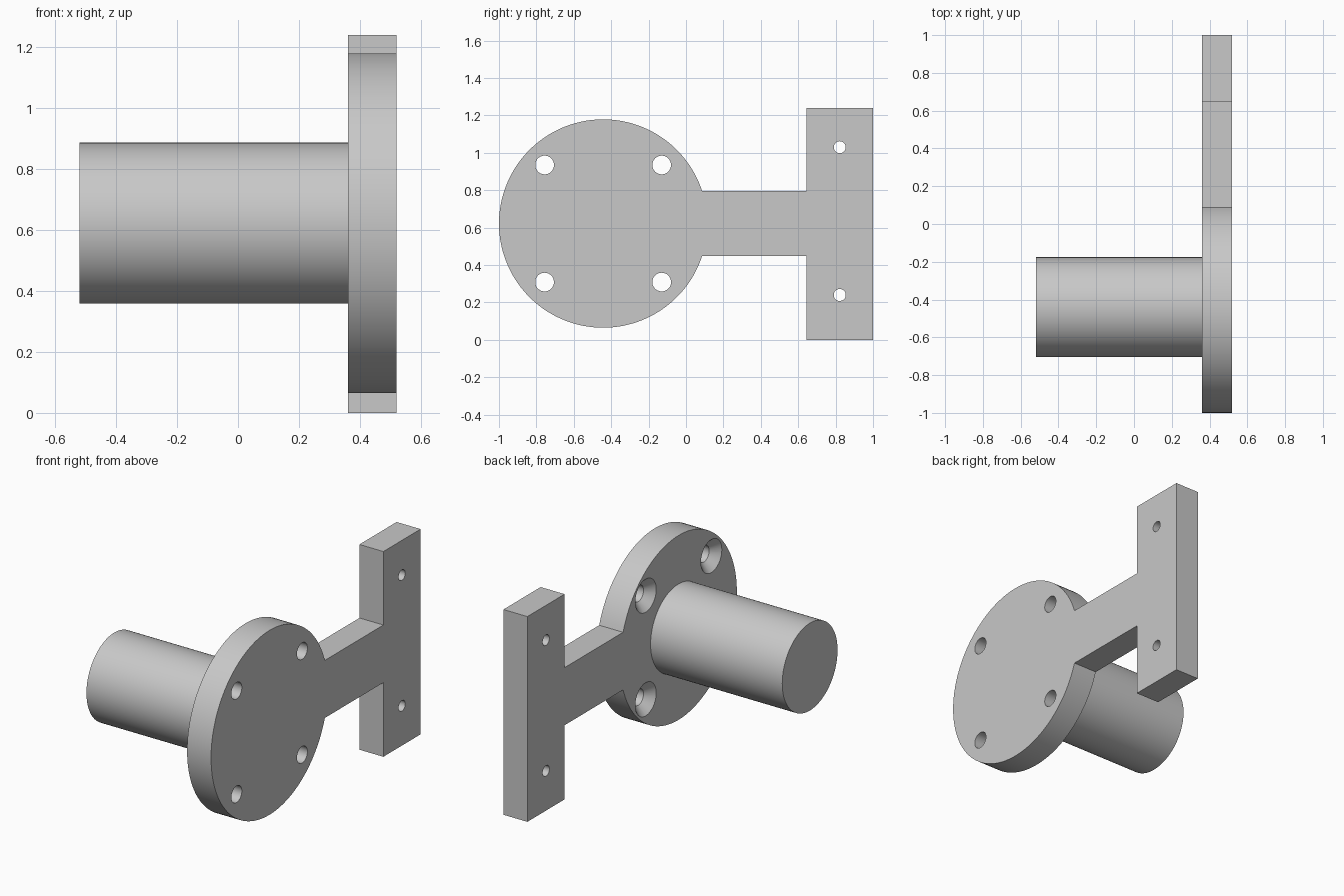
import bpy, bmesh, math
from mathutils import Vector

cube = bpy.data.objects.get("Cube")
if cube:
    bpy.data.objects.remove(cube, do_unlink=True)

# Plate faces along x, and the flange centre in the y-z plane
X0, X1 = 0.36, 0.52
CY, CZ, R = -0.443, 0.622, 0.557
ARM = 0.174          # half height of the arm
TEE_Y, TEE_Z = 0.645, 1.24

steel = bpy.data.materials.new("light_grey_metal")
steel.use_nodes = True
grey = (0.58, 0.58, 0.58, 1)
steel.diffuse_color = grey
steel.node_tree.nodes["Principled BSDF"].inputs["Base Color"].default_value = grey


def make_object(name, bm):
    bmesh.ops.recalc_face_normals(bm, faces=bm.faces)
    mesh = bpy.data.meshes.new(name)
    bm.to_mesh(mesh)
    bm.free()
    mesh.materials.append(steel)
    obj = bpy.data.objects.new(name, mesh)
    bpy.context.collection.objects.link(obj)
    return obj


def turned(name, y, z, profile, sides):
    """Solid turned about the x axis from (x, radius) pairs."""
    bm = bmesh.new()
    rings = []
    for x, r in profile:
        rings.append([bm.verts.new((x, y + r * math.cos(a), z + r * math.sin(a)))
                      for a in (math.tau * i / sides for i in range(sides))])
    for a, b in zip(rings, rings[1:]):
        for i in range(sides):
            j = (i + 1) % sides
            bm.faces.new((a[i], a[j], b[j], b[i]))
    bm.faces.new(rings[0])
    bm.faces.new(rings[-1])
    return make_object(name, bm)


def smooth(obj):
    bpy.ops.object.select_all(action='DESELECT')
    obj.select_set(True)
    bpy.context.view_layer.objects.active = obj
    bpy.ops.object.shade_smooth_by_angle(angle=math.radians(30))


# Mounting plate: round flange, arm and crossbar in one outline
start = math.asin(ARM / R)
steps = 112
outline = []
for i in range(steps + 1):
    a = start + (math.tau - 2 * start) * i / steps
    outline.append((CY + R * math.cos(a), CZ + R * math.sin(a)))
outline += [(TEE_Y, CZ - ARM), (TEE_Y, 0), (1, 0),
            (1, TEE_Z), (TEE_Y, TEE_Z), (TEE_Y, CZ + ARM)]
bm = bmesh.new()
face = bm.faces.new([bm.verts.new((X0, y, z)) for y, z in outline])
grown = bmesh.ops.extrude_face_region(bm, geom=[face])["geom"]
bmesh.ops.translate(bm, vec=Vector((X1 - X0, 0, 0)),
                    verts=[v for v in grown if isinstance(v, bmesh.types.BMVert)])
plate = make_object("mounting_plate", bm)

# Countersunk flange holes and plain crossbar holes
countersunk = [(X0 - 0.02, 0.12), (X0 + 0.05, 0.05), (X1 + 0.05, 0.05)]
plain = [(X0 - 0.05, 0.032), (X1 + 0.05, 0.032)]
cutters = [turned("flange_hole_cutter", CY + sy * 0.313, CZ + sz * 0.313, countersunk, 40)
           for sy in (-1, 1) for sz in (-1, 1)]
cutters += [turned("crossbar_hole_cutter", 0.822, 0.635 + s * 0.395, plain, 32)
            for s in (-1, 1)]
for cutter in cutters:
    cutter.hide_render = True
    mod = plate.modifiers.new("hole", 'BOOLEAN')
    mod.operation = 'DIFFERENCE'
    mod.solver = 'EXACT'
    mod.object = cutter

# Bake the holes, then drop the cutters
bpy.context.view_layer.update()
graph = bpy.context.evaluated_depsgraph_get()
drilled = bpy.data.meshes.new_from_object(plate.evaluated_get(graph))
plate.modifiers.clear()
plate.data = drilled
for cutter in cutters:
    bpy.data.objects.remove(cutter, do_unlink=True)
smooth(plate)

# Round post standing on the flange
post = turned("post", CY + 0.003, CZ, [(-0.52, 0.264), (X0 + 0.01, 0.264)], 96)
smooth(post)
